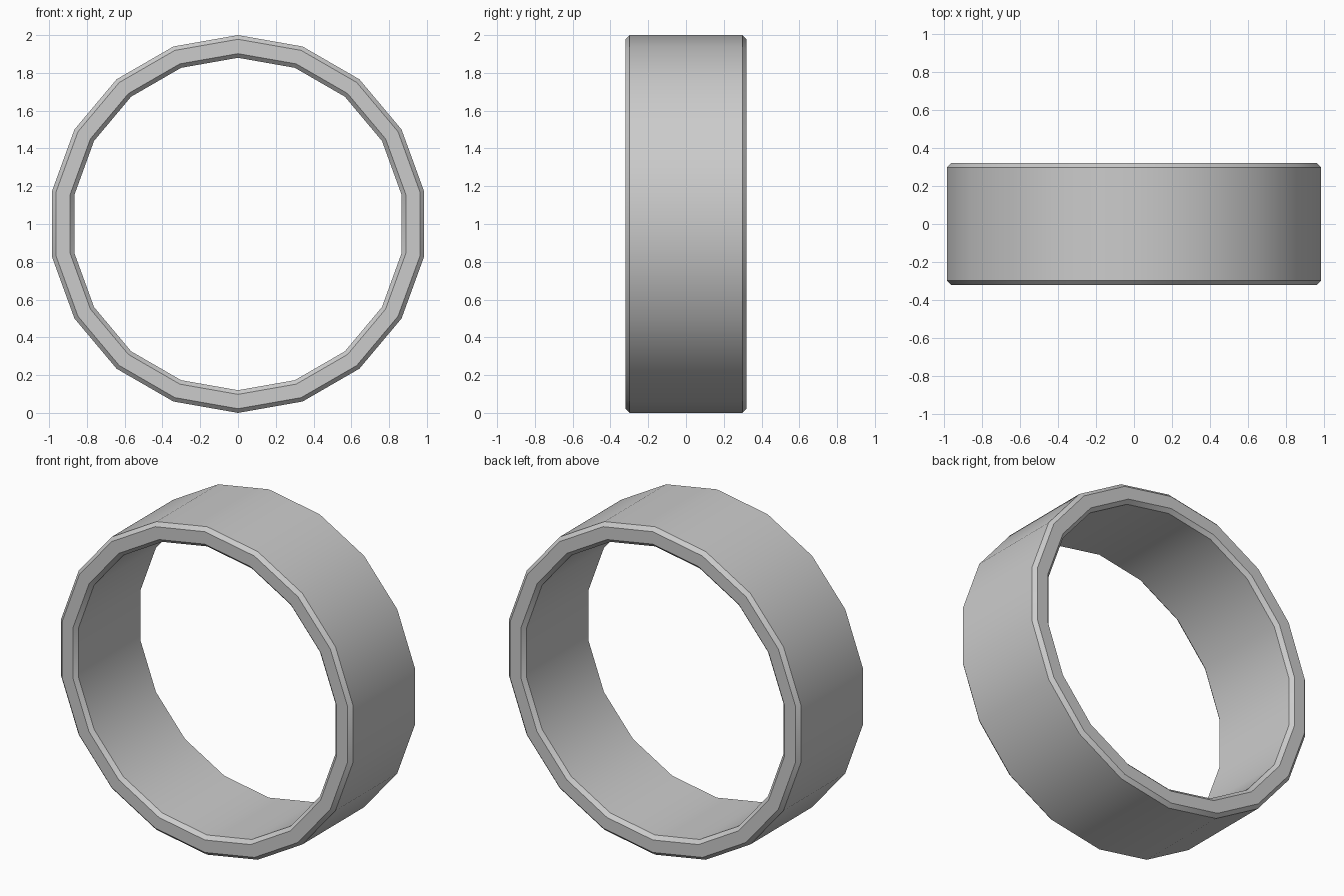
import bpy, bmesh
from math import radians, sin, cos

if "Cube" in bpy.data.objects:
    bpy.data.objects.remove(bpy.data.objects["Cube"])

SIDES = 18
R_OUT, R_IN, HALF_W, C = 1.0, 0.88, 0.32, 0.022

# chamfered rectangular cross-section: (radius, y)
profile = [
    (R_IN + C, -HALF_W), (R_OUT - C, -HALF_W),
    (R_OUT, -HALF_W + C), (R_OUT, HALF_W - C),
    (R_OUT - C, HALF_W), (R_IN + C, HALF_W),
    (R_IN, HALF_W - C), (R_IN, -HALF_W + C),
]

# sweep the section around the y axis, one vertex pointing straight up
bm = bmesh.new()
rings = []
for i in range(SIDES):
    a = radians(90 + 360 * i / SIDES)
    rings.append([bm.verts.new((r * cos(a), y, 1 + r * sin(a))) for r, y in profile])
n = len(profile)
for i in range(SIDES):
    p, q = rings[i], rings[(i + 1) % SIDES]
    for j in range(n):
        k = (j + 1) % n
        bm.faces.new((p[j], p[k], q[k], q[j]))
bmesh.ops.recalc_face_normals(bm, faces=bm.faces[:])

mesh = bpy.data.meshes.new("ring_band")
bm.to_mesh(mesh)
bm.free()
ring = bpy.data.objects.new("ring_band", mesh)
bpy.context.collection.objects.link(ring)

# smooth around the band, sharp at the chamfers
bpy.context.view_layer.objects.active = ring
ring.select_set(True)
bpy.ops.object.shade_smooth_by_angle(angle=radians(30))
